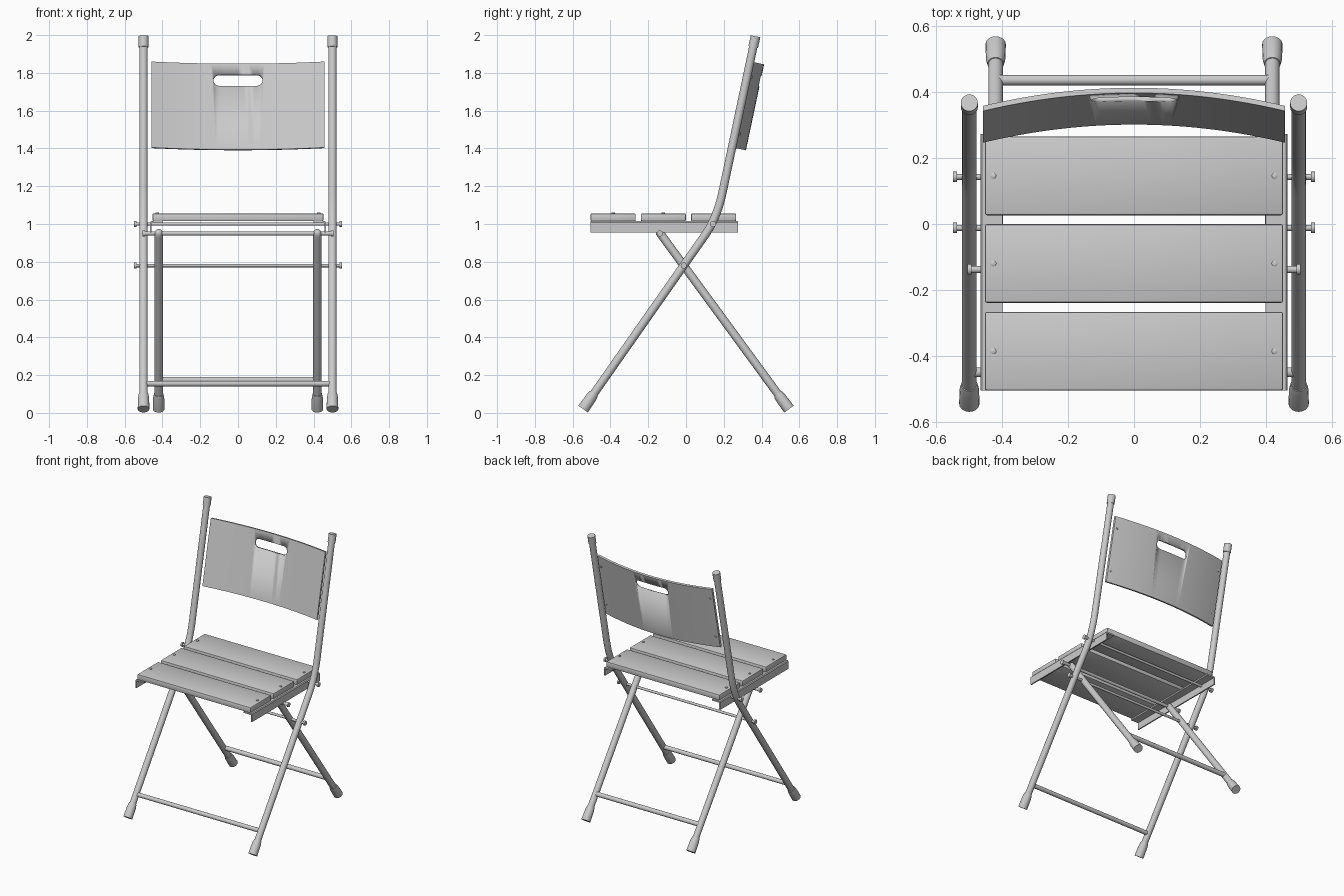
import bpy, bmesh, math
from mathutils import Vector

cube = bpy.data.objects.get("Cube")
if cube:
    bpy.data.objects.remove(cube, do_unlink=True)

GREY = (0.6, 0.6, 0.6, 1.0)
grey = bpy.data.materials.new("light grey")
grey.use_nodes = True
grey.diffuse_color = GREY
grey.node_tree.nodes["Principled BSDF"].inputs["Base Color"].default_value = GREY


def finish(name, bm, smooth=True):
    bmesh.ops.recalc_face_normals(bm, faces=bm.faces)
    mesh = bpy.data.meshes.new(name)
    bm.to_mesh(mesh)
    bm.free()
    mesh.materials.append(grey)
    obj = bpy.data.objects.new(name, mesh)
    bpy.context.collection.objects.link(obj)
    bpy.ops.object.select_all(action='DESELECT')
    obj.select_set(True)
    bpy.context.view_layer.objects.active = obj
    if smooth:
        bpy.ops.object.shade_smooth_by_angle(angle=math.radians(35))
    return obj


def sweep(name, points, radii, ref, sides=20):
    """Round bar along a planar path; ref is perpendicular to the path."""
    bm = bmesh.new()
    rings = []
    pts = [Vector(p) for p in points]
    ref = Vector(ref)
    for i, (p, r) in enumerate(zip(pts, radii)):
        t = (pts[min(i + 1, len(pts) - 1)] - pts[max(i - 1, 0)]).normalized()
        up = t.cross(ref)
        rings.append([bm.verts.new(p + r * (math.cos(a) * ref + math.sin(a) * up))
                      for a in (k * math.tau / sides for k in range(sides))])
    for a, b in zip(rings, rings[1:]):
        for k in range(sides):
            n = (k + 1) % sides
            bm.faces.new((a[k], a[n], b[n], b[k]))
    bm.faces.new(rings[0])
    bm.faces.new(rings[-1])
    return finish(name, bm)


def prism(name, outline, vec):
    bm = bmesh.new()
    face = bm.faces.new([bm.verts.new(p) for p in outline])
    ext = bmesh.ops.extrude_face_region(bm, geom=[face])
    bmesh.ops.translate(bm, vec=vec,
                        verts=[v for v in ext["geom"] if isinstance(v, bmesh.types.BMVert)])
    return finish(name, bm)


def apply(obj, mod):
    bpy.context.view_layer.objects.active = obj
    bpy.ops.object.modifier_apply(modifier=mod.name)


X, Z = (1, 0, 0), (0, 0, 1)
TUBE, FOOT = 0.022, 0.031
FRONT_X, REAR_X = 0.5, 0.42


def foot(name, x, end, toward):
    # Flared rubber foot pointing along the leg
    base = Vector((x, *end))
    d = (Vector((x, *toward)) - base).normalized()
    sweep(name, [base, base + d * 0.075, base + d * 0.1], [FOOT, FOOT * 0.95, TUBE + 0.003], X)


# Leg paths in the side plane (y, z)
front_end, bend_in, corner = Vector((-0.545, 0.02)), Vector((0.1, 0.94)), Vector((0.164, 1.03))
bend_out, top = Vector((0.194, 1.17)), Vector((0.368, 1.994))
rear_end, rear_top = Vector((0.545, 0.02)), Vector((-0.14, 0.955))
bend = [bend_in * (1 - t) ** 2 + corner * 2 * t * (1 - t) + bend_out * t * t
        for t in (i / 10 for i in range(11))]
path = [front_end.lerp(bend_in, 0.02)] + bend + [top]

for side, s in (("left", 1), ("right", -1)):
    x = s * FRONT_X
    sweep("long_leg_" + side, [(x, *p) for p in path], [TUBE] * len(path), X)
    foot("front_foot_" + side, x, front_end, bend_in)
    cap = top.lerp(bend_out, 0.07)
    sweep("top_cap_" + side, [(x, *cap), (x, *top)], [0.026, 0.026], X)

    # Rear leg with a rounded upper end
    x = s * REAR_X
    d = (rear_end - rear_top).normalized()
    ts = [-0.016, -0.011, 0, 0.02, 1.13]
    sweep("rear_leg_" + side, [(x, *(rear_top + d * t)) for t in ts],
          [0.008, 0.016, TUBE, TUBE, TUBE], X)
    foot("rear_foot_" + side, x, rear_end, rear_top)

    # Angle-section seat rail
    section = [(0.466, 0.955), (0.466, 1.009), (0.461, 1.015),
               (0.4, 1.015), (0.4, 1.005), (0.457, 1.005), (0.457, 0.955)]
    prism("seat_rail_" + side, [(s * a, -0.506, z) for a, z in section], (0, 0.78, 0))


# Cross bars between the legs
def bar(name, half, y, z, r):
    sweep(name, [(-half, y, z), (half, y, z)], [r, r], Z)


bar("front_cross_bar", 0.485, -0.45, 0.155, 0.015)
bar("rear_cross_bar", 0.41, 0.437, 0.175, 0.016)


# Pivot rods with a round head at each end
def pivot(name, half, y, z, r):
    stations = [(half, 0.016), (half - 0.012, 0.016), (half - 0.012, r)]
    stations += [(-a, b) for a, b in reversed(stations)]
    sweep(name, [(a, y, z) for a, _ in stations], [b for _, b in stations], Z, 16)


pivot("leg_pivot_rod", 0.55, -0.012, 0.78, 0.009)
pivot("seat_pivot_rod", 0.55, 0.143, 1.0, 0.009)
pivot("rear_leg_top_rod", 0.505, -0.138, 0.95, 0.011)

# Seat slats and their screws
for i, y in enumerate((-0.386, -0.12, 0.146)):
    bm = bmesh.new()
    bmesh.ops.create_cube(bm, size=1)
    bmesh.ops.scale(bm, vec=(0.906, 0.239, 0.041), verts=bm.verts)
    bmesh.ops.translate(bm, vec=(0, y, 1.0355), verts=bm.verts)
    bmesh.ops.bevel(bm, geom=bm.edges[:], offset=0.007, segments=2, affect='EDGES', profile=0.5)
    finish("seat_slat_%d" % (i + 1), bm)
    for s in (-1, 1):
        sweep("slat_screw", [(s * 0.427, y, 1.05), (s * 0.427, y, 1.06), (s * 0.427, y, 1.062)],
              [0.009, 0.009, 0.006], X, 12)

# Curved backrest leaning with the upper tubes
lean = (top - bend_out).normalized()
UP = Vector((0, lean.x, lean.y))
BACK = Vector((0, lean.y, -lean.x))
ORIGIN = Vector((0, 0.247, 1.405))
HALF, SAG, THICK, HEIGHT = 0.458, 0.056, 0.016, 0.465


def on_panel(x, depth, up=0.0):
    return ORIGIN + Vector((x, 0, 0)) + BACK * (SAG * (1 - (x / HALF) ** 2) + depth) + UP * up


xs = [HALF * (i / 16 - 1) for i in range(33)]
outline = [on_panel(x, 0) for x in xs] + [on_panel(x, THICK) for x in reversed(xs)]
panel = prism("backrest", outline, UP * HEIGHT)

# Rounded hand slot
slot = []
for s in (1, -1):
    for i in range(13):
        a = math.pi * (i / 12 - 0.5)
        across = s * (0.1 + 0.03 * math.cos(a))
        slot.append(ORIGIN + Vector((across, 0, 0)) + UP * (0.375 + s * 0.03 * math.sin(a)) - BACK * 0.1)
cutter = prism("slot_cutter", slot, BACK * 0.4)
cutter.hide_render = True
mod = panel.modifiers.new("slot", 'BOOLEAN')
mod.operation = 'DIFFERENCE'
mod.solver = 'EXACT'
mod.object = cutter
apply(panel, mod)
bpy.data.objects.remove(cutter, do_unlink=True)

# Small screws at the backrest ends
for s in (-1, 1):
    for h in (0.08, 0.385):
        p = on_panel(s * 0.435, THICK, h)
        sweep("backrest_screw", [p - BACK * 0.008, p + BACK * 0.004], [0.007, 0.007], X, 12)
